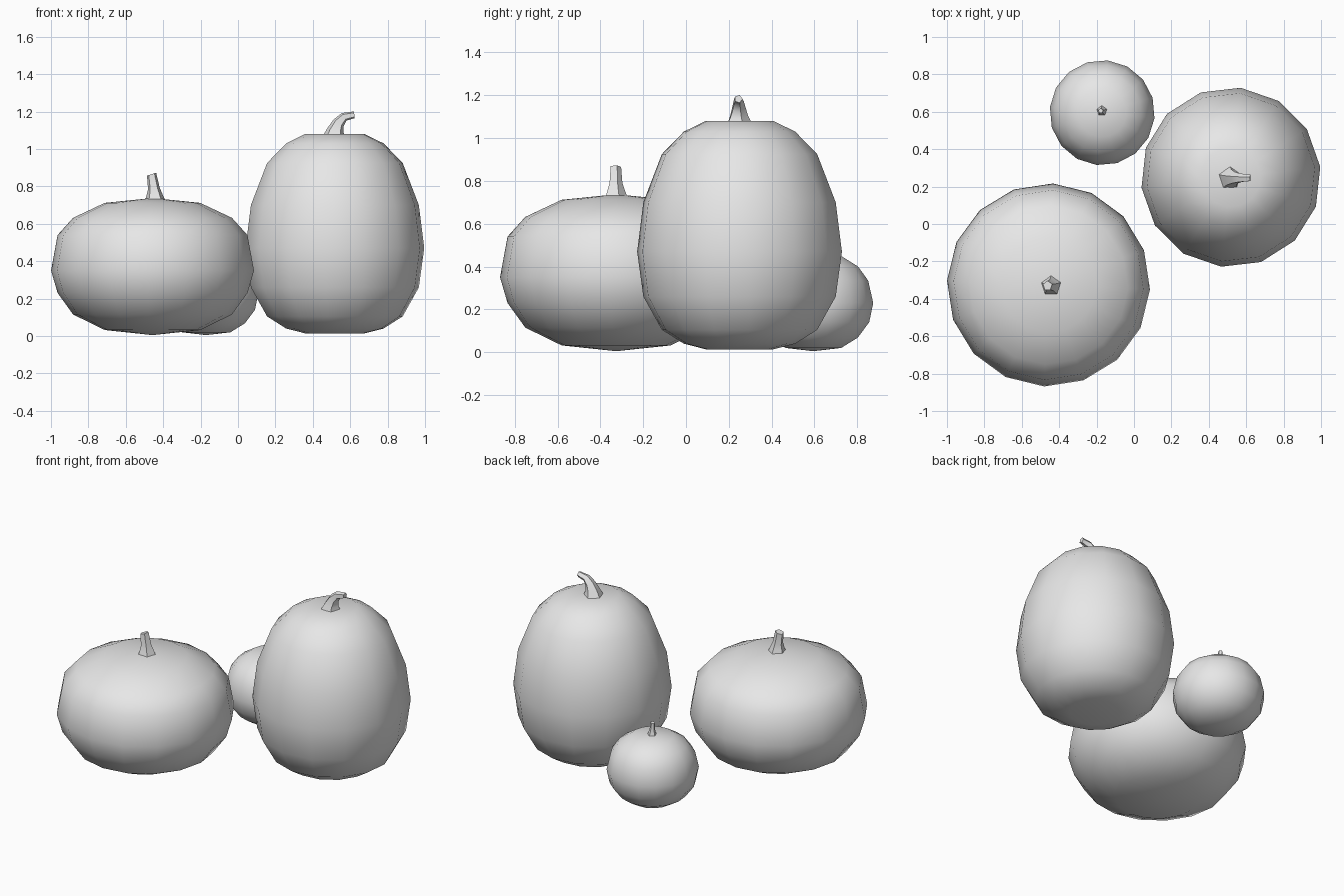
import bpy, bmesh, math
from mathutils import Vector

cube = bpy.data.objects.get("Cube")
if cube:
    bpy.data.objects.remove(cube, do_unlink=True)

grey = bpy.data.materials.new("plain grey")
grey.use_nodes = True
grey.diffuse_color = (0.8, 0.8, 0.8, 1)
grey.node_tree.nodes["Principled BSDF"].inputs["Base Color"].default_value = (0.8, 0.8, 0.8, 1)


def make_object(name, bm, angle):
    bmesh.ops.recalc_face_normals(bm, faces=bm.faces)
    mesh = bpy.data.meshes.new(name)
    bm.to_mesh(mesh)
    bm.free()
    mesh.materials.append(grey)
    obj = bpy.data.objects.new(name, mesh)
    bpy.context.collection.objects.link(obj)
    bpy.ops.object.select_all(action='DESELECT')
    obj.select_set(True)
    bpy.context.view_layer.objects.active = obj
    bpy.ops.object.shade_smooth_by_angle(angle=math.radians(angle))
    return obj


def bridge(bm, rings):
    for low, high in zip(rings, rings[1:]):
        n = len(low)
        for i in range(n):
            j = (i + 1) % n
            bm.faces.new((low[i], low[j], high[j], high[i]))


def body(name, x, y, sides, turn, profile):
    """Lathed gourd: profile is (radius, z) from bottom pole to top pole."""
    bm = bmesh.new()
    rings = []
    for r, z in profile[1:-1]:
        angles = [math.radians(turn) + math.tau * i / sides for i in range(sides)]
        rings.append([bm.verts.new((x + r * math.cos(a), y + r * math.sin(a), z)) for a in angles])
    bridge(bm, rings)
    for ring, (_, z) in ((rings[0], profile[0]), (rings[-1], profile[-1])):
        pole = bm.verts.new((x, y, z))
        for i in range(sides):
            bm.faces.new((ring[i], ring[(i + 1) % sides], pole))
    make_object(name, bm, 60)


def stem(name, y, path):
    """Five-sided stem: path is (x, z, radius, lean towards +x in degrees)."""
    bm = bmesh.new()
    rings = []
    for x, z, r, lean in path:
        t = math.radians(lean)
        side = Vector((math.cos(t), 0, -math.sin(t)))
        ring = []
        for i in range(5):
            a = math.radians(90 + 72 * i)
            p = Vector((x, y, z)) + side * (r * math.cos(a)) + Vector((0, r * math.sin(a), 0))
            ring.append(bm.verts.new(p))
        rings.append(ring)
    bridge(bm, rings)
    bm.faces.new(rings[0])
    bm.faces.new(rings[-1])
    make_object(name, bm, 50)


# Squat pumpkin, front right
body("squat_pumpkin", -0.457, -0.326, 16, 87.5,
     [(0, 0.005), (0.255, 0.032), (0.425, 0.115), (0.508, 0.23), (0.543, 0.35),
      (0.508, 0.54), (0.425, 0.632), (0.255, 0.712), (0, 0.738)])
stem("squat_pumpkin_stem", -0.33,
     [(-0.443, 0.725, 0.057, 0), (-0.446, 0.755, 0.045, -3), (-0.450, 0.79, 0.033, -8),
      (-0.462, 0.865, 0.027, -18)])

# Tall pumpkin, left
body("tall_pumpkin", 0.518, 0.25, 14, 83.8,
     [(0, 0.025), (0.155, 0.013), (0.262, 0.04), (0.365, 0.105), (0.452, 0.26), (0.481, 0.47),
      (0.452, 0.70), (0.365, 0.925), (0.262, 1.03), (0.16, 1.08), (0, 1.068)])
stem("tall_pumpkin_stem", 0.245,
     [(0.512, 1.062, 0.066, 0), (0.520, 1.10, 0.047, 12), (0.538, 1.14, 0.034, 35),
      (0.568, 1.172, 0.025, 58), (0.622, 1.183, 0.019, 85)])

# Small pumpkin, back
body("small_pumpkin", -0.17, 0.595, 16, 84,
     [(0, 0.005), (0.13, 0.02), (0.208, 0.068), (0.262, 0.14), (0.281, 0.23),
      (0.257, 0.335), (0.21, 0.40), (0.13, 0.45), (0, 0.46)])
stem("small_pumpkin_stem", 0.605,
     [(-0.172, 0.45, 0.031, 0), (-0.173, 0.475, 0.022, -2), (-0.174, 0.50, 0.016, -5),
      (-0.178, 0.54, 0.014, -12)])
